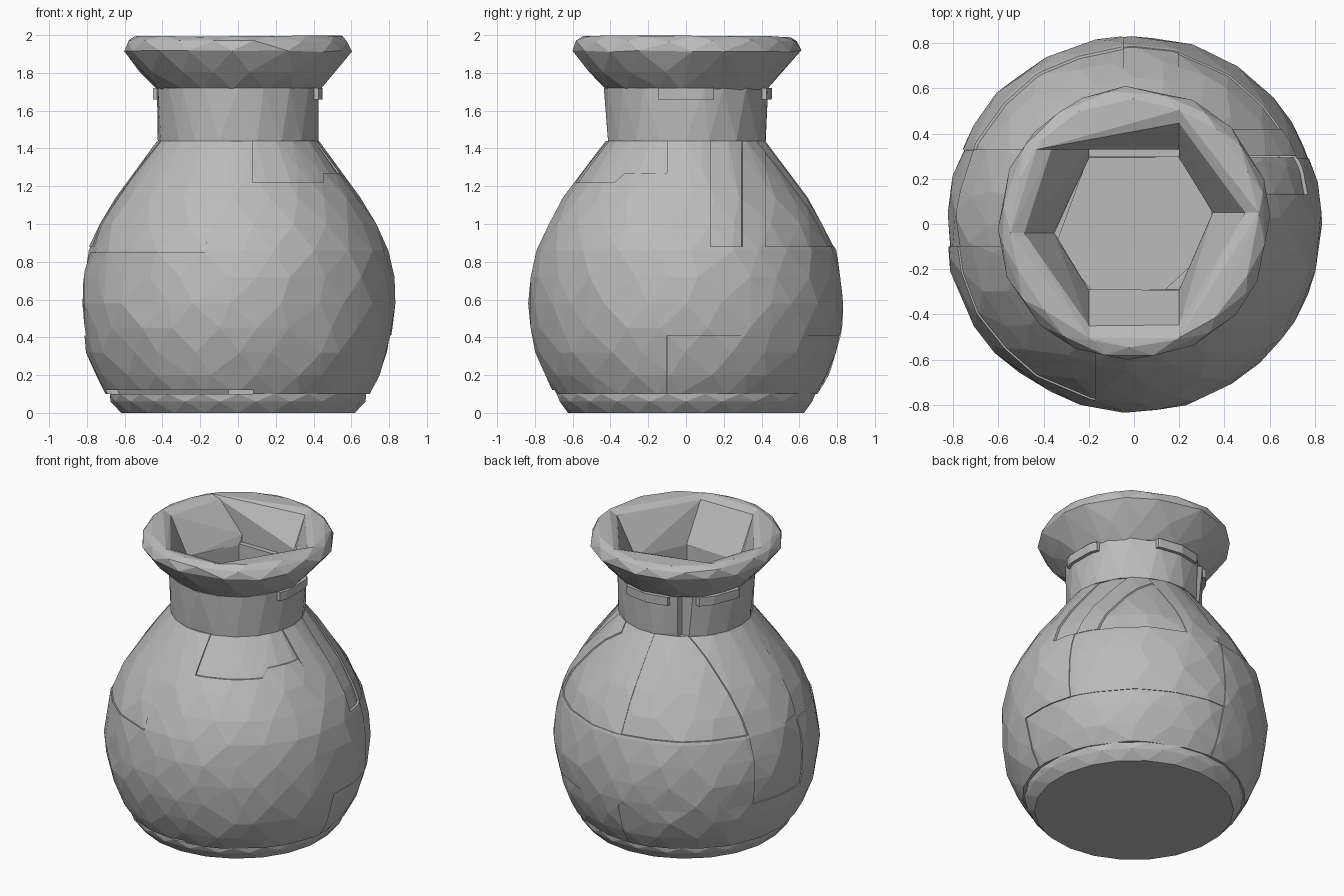
import bpy, bmesh, math, random
from mathutils import Vector

random.seed(4)
if "Cube" in bpy.data.objects:
    bpy.data.objects.remove(bpy.data.objects["Cube"])

stone = bpy.data.materials.new("grey_stone")
stone.use_nodes = True
GREY = (0.5, 0.5, 0.5, 1)
stone.diffuse_color = GREY
stone.node_tree.nodes["Principled BSDF"].inputs["Base Color"].default_value = GREY


def shell(profile, segments, turn=0.0, wobble=0.0, lift=0.0):
    """Closed profile (radius, height) spun round z, with uneven facets."""
    bm = bmesh.new()
    rings = []
    for i, (r, z) in enumerate(profile):
        ring = []
        for s in range(segments):
            a = (s + i % 2 * 0.5 + random.uniform(-turn, turn)) * math.tau / segments
            rr = r * (1 + random.uniform(-wobble, wobble))
            zz = z + random.uniform(-lift, 0)
            ring.append(bm.verts.new((rr * math.cos(a), rr * math.sin(a), zz)))
        rings.append(ring)
    for i, low in enumerate(rings):
        high = rings[(i + 1) % len(rings)]
        for s in range(segments):
            t = (s + 1) % segments
            bm.faces.new((low[s], low[t], high[t], high[s]))
    bmesh.ops.triangulate(bm, faces=bm.faces[:])
    return bm


def chunk(name, source, x, y, z, swell=1.0):
    """Convex block: the part of the shell inside a box."""
    bm = source.copy()
    for axis, (lo, hi) in enumerate((x, y, z)):
        for value, sign in ((lo, -1), (hi, 1)):
            co, no = Vector(), Vector()
            co[axis], no[axis] = value, sign
            bmesh.ops.bisect_plane(bm, geom=bm.verts[:] + bm.edges[:] + bm.faces[:],
                                   plane_co=co, plane_no=no, clear_outer=True)
    points = [v.co.copy() for v in bm.verts]
    bm.free()
    block = bmesh.new()
    for p in points:
        block.verts.new((p.x * swell, p.y * swell, p.z))
    bmesh.ops.remove_doubles(block, verts=block.verts[:], dist=0.004)
    bmesh.ops.convex_hull(block, input=block.verts[:])
    loose = [v for v in block.verts if not v.link_faces]
    bmesh.ops.delete(block, geom=loose, context="VERTS")
    bmesh.ops.dissolve_limit(block, angle_limit=0.03, verts=block.verts[:],
                             edges=block.edges[:])
    bmesh.ops.recalc_face_normals(block, faces=block.faces[:])
    mesh = bpy.data.meshes.new(name)
    block.to_mesh(mesh)
    block.free()
    mesh.materials.append(stone)
    bpy.context.collection.objects.link(bpy.data.objects.new(name, mesh))


END = 0.95
FRONT, BACK = (-END, -0.1), (-0.1, END)

# Foot: solid disc in three blocks
foot = shell([(0.01, 0), (0.625, 0), (0.675, 0.06), (0.685, 0.1), (0.01, 0.1)], 22)
chunk("foot_front_right", foot, (-END, 0.08), FRONT, (0, 0.1))
chunk("foot_front_left", foot, (0.08, END), FRONT, (0, 0.1))
chunk("foot_back", foot, (-END, END), BACK, (0, 0.1))

# Body: round belly and sloping shoulder
outer = [(0.70, 0.1), (0.755, 0.2), (0.80, 0.32), (0.825, 0.45), (0.835, 0.58),
         (0.825, 0.72), (0.795, 0.86), (0.735, 1.0), (0.65, 1.14), (0.53, 1.3), (0.425, 1.44)]
inner = [(r - 0.06, z) for r, z in reversed(outer)]
body = shell(outer + inner, 24, turn=0.25, wobble=0.008)
LOW, MID, HIGH = (0.1, 0.41), (0.41, 0.88), (0.88, 1.44)

chunk("belly_front_right", body, (-END, 0.08), FRONT, (0.12, 0.54))
chunk("belly_side_right", body, (-END, -0.17), FRONT, (0.54, 0.85))
chunk("front_column", body, (-0.17, 0.08), FRONT, (0.54, 1.44))
chunk("shoulder_front_right", body, (-END, -0.17), FRONT, (0.85, 1.44), 0.99)
chunk("belly_front_left", body, (0.08, 0.45), FRONT, (0.1, 1.22))
chunk("belly_side_left", body, (0.45, END), FRONT, (0.1, 1.27))
chunk("shoulder_front_left", body, (0.08, END), FRONT, (1.0, 1.44), 0.98)

chunk("low_back_left", body, (-0.05, END), BACK, LOW, 0.99)
chunk("mid_left", body, (0.3, END), (-0.1, 0.29), MID)
chunk("mid_back_left", body, (-0.05, END), (0.29, END), MID, 0.995)
for i, (lo, hi, swell) in enumerate(((-0.1, 0.13, 1.0), (0.13, 0.3, 0.98),
                                     (0.3, 0.42, 1.0), (0.42, END, 0.985))):
    chunk(f"shoulder_left_{i + 1}", body, (0.2, END), (lo, hi), HIGH, swell)
chunk("shoulder_back", body, (-0.05, 0.2), (0.3, END), HIGH, 0.99)

chunk("low_back_right", body, (-END, -0.05), BACK, LOW)
chunk("mid_right", body, (-END, -0.3), (-0.1, 0.33), MID, 0.99)
chunk("mid_back_right", body, (-END, -0.05), (0.33, END), MID)
chunk("shoulder_right", body, (-END, -0.2), (-0.1, 0.33), HIGH)
chunk("shoulder_back_right", body, (-END, -0.05), (0.33, END), HIGH, 0.985)

# Neck and flared rim share one six-block layout
neck = shell([(0.425, 1.44), (0.435, 1.72), (0.36, 1.72), (0.36, 1.44)], 18, turn=0.2)
rim = shell([(0.43, 1.72), (0.52, 1.81), (0.605, 1.92), (0.59, 1.975), (0.55, 2.0),
             (0.50, 1.975), (0.36, 1.72)], 16, turn=0.2, wobble=0.012, lift=0.012)
layout = {
    "front": ((-0.2, 0.2), (-END, 0)),
    "front_right": ((-END, -0.2), (-END, -0.04)),
    "back_right": ((-END, -0.2), (-0.04, 0.33)),
    "back": ((-END, 0.2), (0.33, END)),
    "back_left": ((0.2, END), (0.05, END)),
    "front_left": ((0.2, END), (-END, 0.05)),
}
for side, (x, y) in layout.items():
    back = side == "back"
    chunk(f"neck_{side}", neck, (-0.2, 0.2) if back else x, (0.2, END) if back else y, (1.44, 1.72))
    chunk(f"rim_{side}", rim, x, y, (1.7, 2.0))

# Small lugs tucked under the rim
for side, x, y in (("left", (0.2, END), (-0.14, 0.14)),
                   ("right", (-END, -0.2), (0.05, 0.3)),
                   ("back", (-0.15, 0.15), (0.2, END))):
    chunk(f"lug_{side}", neck, x, y, (1.66, 1.72), 1.05)
